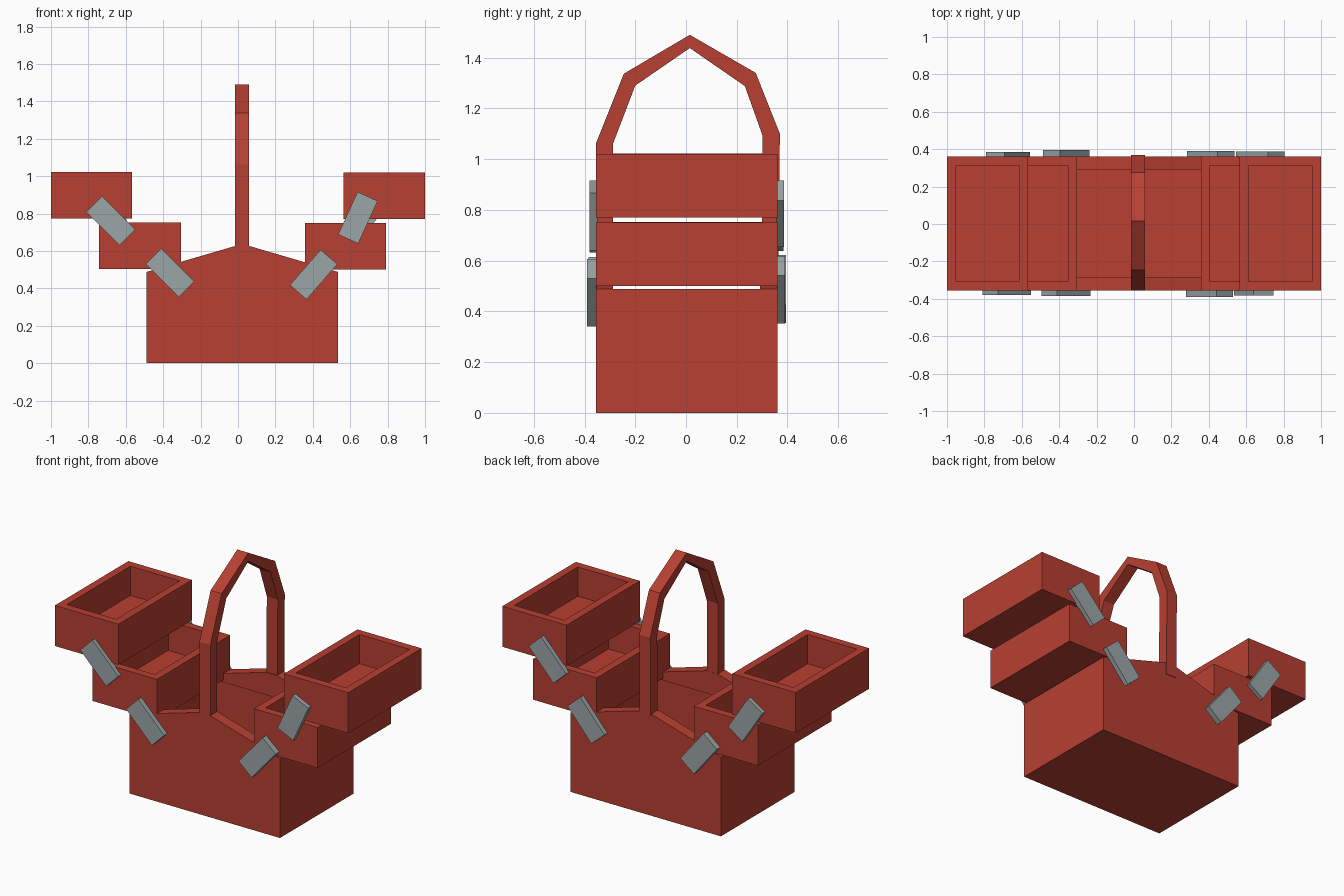
import bpy, bmesh, math
from mathutils import Matrix, Vector

if "Cube" in bpy.data.objects:
    bpy.data.objects.remove(bpy.data.objects["Cube"])


def material(name, rgb):
    m = bpy.data.materials.new(name)
    m.diffuse_color = (*rgb, 1)
    m.use_nodes = True
    m.node_tree.nodes["Principled BSDF"].inputs["Base Color"].default_value = m.diffuse_color
    return m


RED = material("red paint", (0.48, 0.05, 0.032))
GREY = material("grey metal", (0.33, 0.38, 0.39))


def finish(bm, name, mat):
    bmesh.ops.recalc_face_normals(bm, faces=bm.faces)
    me = bpy.data.meshes.new(name)
    bm.to_mesh(me)
    bm.free()
    me.materials.append(mat)
    ob = bpy.data.objects.new(name, me)
    bpy.context.collection.objects.link(ob)
    return ob


def add_prism(bm, pts, axis, a, b):
    """Extrude a 2D outline (other two axes in order) along x or y from a to b."""
    def co(p, t):
        return (t, p[0], p[1]) if axis == "x" else (p[0], t, p[1])
    face = bm.faces.new([bm.verts.new(co(p, a)) for p in pts])
    ext = bmesh.ops.extrude_face_region(bm, geom=[face], use_keep_orig=True)
    step = Vector((b - a, 0, 0) if axis == "x" else (0, b - a, 0))
    bmesh.ops.translate(bm, vec=step,
                        verts=[g for g in ext["geom"] if isinstance(g, bmesh.types.BMVert)])


def add_box(bm, x0, x1, y0, y1, z0, z1):
    mat = Matrix.Translation(((x0 + x1) / 2, (y0 + y1) / 2, (z0 + z1) / 2)) \
        @ Matrix.Diagonal((x1 - x0, y1 - y0, z1 - z0, 1))
    return bmesh.ops.create_cube(bm, size=1, matrix=mat)["verts"]


Y0, Y1, WALL = -0.355, 0.36, 0.068


def add_open_box(bm, x0, x1, z0, z1, floor):
    """Box with its top inset and pushed down into a cavity."""
    verts = add_box(bm, x0, x1, Y0, Y1, z0, z1)
    top = next(f for f in {f for v in verts for f in v.link_faces}
               if all(v.co.z > z1 - 1e-4 for v in f.verts))
    bmesh.ops.inset_region(bm, faces=[top], thickness=WALL)
    cav = bmesh.ops.extrude_face_region(bm, geom=[top])
    bmesh.ops.translate(bm, vec=(0, 0, z0 + floor - z1),
                        verts=[g for g in cav["geom"] if isinstance(g, bmesh.types.BMVert)])
    if top.is_valid:
        bm.faces.remove(top)


# Main box with the raised gable ends
bm = bmesh.new()
add_open_box(bm, -0.49, 0.535, 0, 0.488, 0.07)
finish(bm, "main_box", RED)
gable = [(-0.49, 0.488), (0.535, 0.488), (0.06, 0.627), (-0.015, 0.627)]
for name, a, b in (("front_gable", Y0, Y0 + WALL), ("back_gable", Y1 - WALL, Y1)):
    bm = bmesh.new()
    add_prism(bm, gable, "y", a, b)
    finish(bm, name, RED)

# Cantilever trays
for name, x0, x1, z0 in (("left_upper_tray", -1, -0.567, 0.773),
                         ("left_lower_tray", -0.742, -0.305, 0.503),
                         ("right_upper_tray", 0.563, 1, 0.77),
                         ("right_lower_tray", 0.357, 0.792, 0.5)):
    bm = bmesh.new()
    add_open_box(bm, x0, x1, z0, z0 + 0.25, 0.07)
    finish(bm, name, RED)

# Carrying handle: angular arch
outer = [(-0.355, 0.61), (-0.355, 1.062), (-0.245, 1.337), (0.015, 1.49),
         (0.275, 1.34), (0.37, 1.10), (0.364, 0.55)]
inner = [(0.297, 0.55), (0.302, 1.092), (0.232, 1.288), (0.015, 1.438),
         (-0.2, 1.29), (-0.288, 1.06), (-0.288, 0.61)]
bm = bmesh.new()
add_prism(bm, outer + inner, "x", -0.015, 0.06)
finish(bm, "handle", RED)

# Hinge links: name, x, z, tilt in degrees, thickness, side (-1 front, 1 back)
links = [("front_left_upper_link", -0.68, 0.762, -45, 0.025, -1),
         ("front_left_lower_link", -0.364, 0.484, -45, 0.03, -1),
         ("front_right_upper_link", 0.641, 0.778, 65.5, 0.026, -1),
         ("front_right_lower_link", 0.404, 0.474, 49, 0.036, -1),
         ("back_left_upper_link", -0.673, 0.775, -57, 0.025, 1),
         ("back_left_lower_link", -0.362, 0.488, -51, 0.035, 1),
         ("back_right_upper_link", 0.675, 0.785, 47, 0.027, 1),
         ("back_right_lower_link", 0.41, 0.485, 49, 0.03, 1)]
for name, x, z, tilt, t, side in links:
    face = Y0 if side < 0 else Y1
    bm = bmesh.new()
    add_box(bm, -0.125, 0.125, -t / 2 - 0.003, t / 2 + 0.003, -0.059, 0.059)
    bm.transform(Matrix.Translation((x, face + side * (t / 2 - 0.003), z))
                 @ Matrix.Rotation(-math.radians(tilt), 4, "Y"))
    finish(bm, name, GREY)
